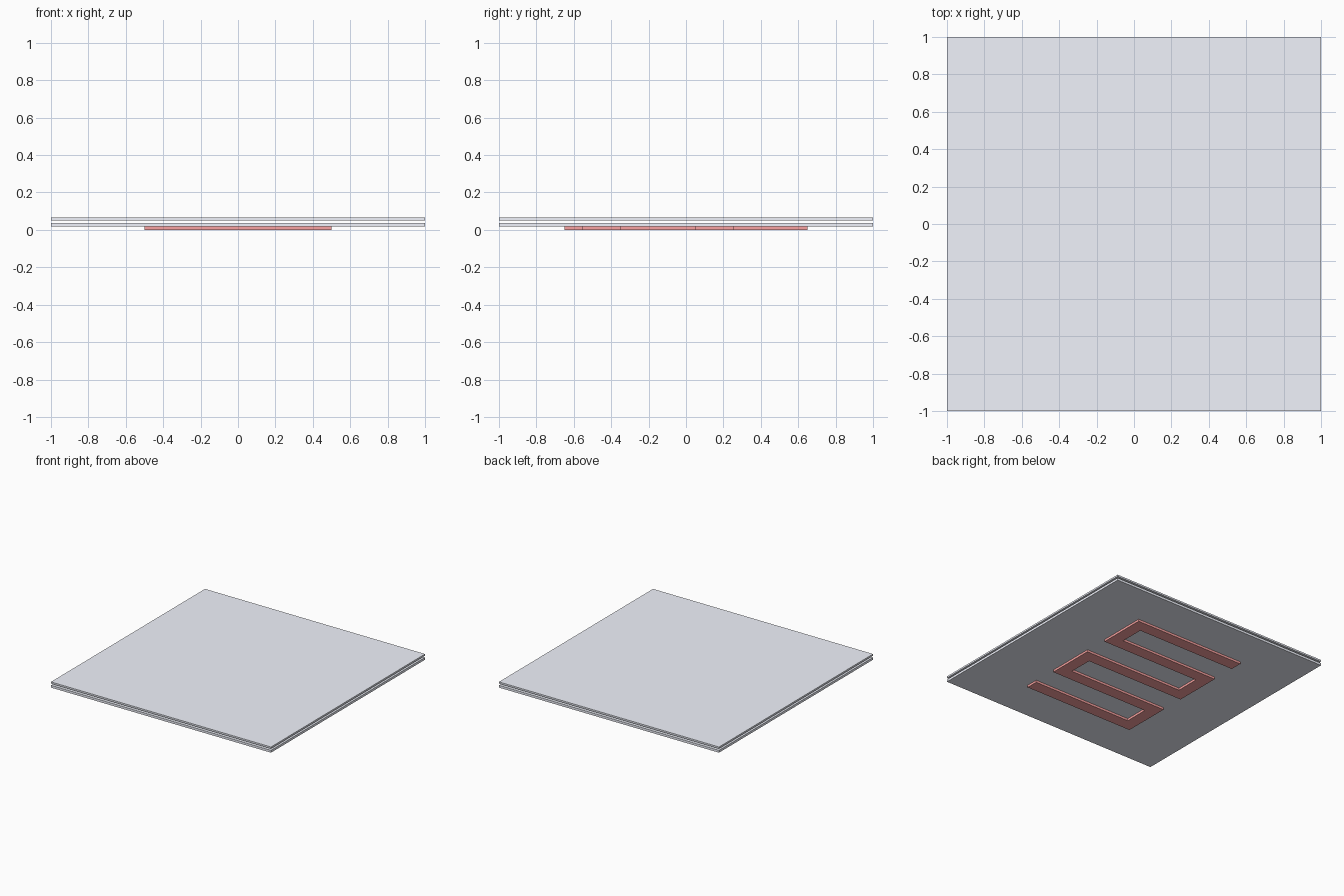
import bpy
import bmesh
from mathutils import Vector

if "Cube" in bpy.data.objects:
    bpy.data.objects.remove(bpy.data.objects["Cube"])


def material(name, colour):
    mat = bpy.data.materials.new(name)
    mat.diffuse_color = (*colour, 1)
    mat.use_nodes = True
    mat.node_tree.nodes["Principled BSDF"].inputs["Base Color"].default_value = mat.diffuse_color
    return mat


def prism(name, outline, z0, z1, mat):
    """Extrude a flat outline from z0 up to z1."""
    bm = bmesh.new()
    base = bm.faces.new([bm.verts.new((x, y, z0)) for x, y in outline])
    top = bmesh.ops.extrude_face_region(bm, geom=[base], use_keep_orig=True)["geom"]
    moved = [v for v in top if isinstance(v, bmesh.types.BMVert)]
    bmesh.ops.translate(bm, verts=moved, vec=(0, 0, z1 - z0))
    bmesh.ops.recalc_face_normals(bm, faces=bm.faces)
    mesh = bpy.data.meshes.new(name)
    bm.to_mesh(mesh)
    bm.free()
    mesh.materials.append(mat)
    obj = bpy.data.objects.new(name, mesh)
    bpy.context.collection.objects.link(obj)


def ribbon(path, half_width):
    """Outline of a constant-width band along a path with square corners."""
    dirs = [(b - a).normalized() for a, b in zip(path, path[1:])]
    normals = [Vector((-d.y, d.x)) for d in dirs]
    left, right = [], []
    for i, p in enumerate(path):
        if 0 < i < len(path) - 1:
            offset = normals[i - 1] + normals[i]
        else:
            offset = normals[min(i, len(normals) - 1)]
        left.append(p + offset * half_width)
        right.append(p - offset * half_width)
    return left + right[::-1]


pale = material("pale_plate", (0.88, 0.90, 0.98))
red = material("heater_red", (0.96, 0.37, 0.36))

# Two square plates with a thin air gap between them
square = [(-1, -1), (1, -1), (1, 1), (-1, 1)]
prism("lower_plate", square, 0.018, 0.037, pale)
prism("upper_plate", square, 0.051, 0.065, pale)

# Serpentine heating track: five bars joined at alternating ends
path = []
for i in range(5):
    y = 0.6 - 0.3 * i
    s = 1 if i % 2 == 0 else -1
    path += [Vector((-s * (0.5 if i == 0 else 0.45), y)),
             Vector((s * (0.5 if i == 4 else 0.45), y))]
prism("heating_track", ribbon(path, 0.05), 0.0, 0.018, red)
